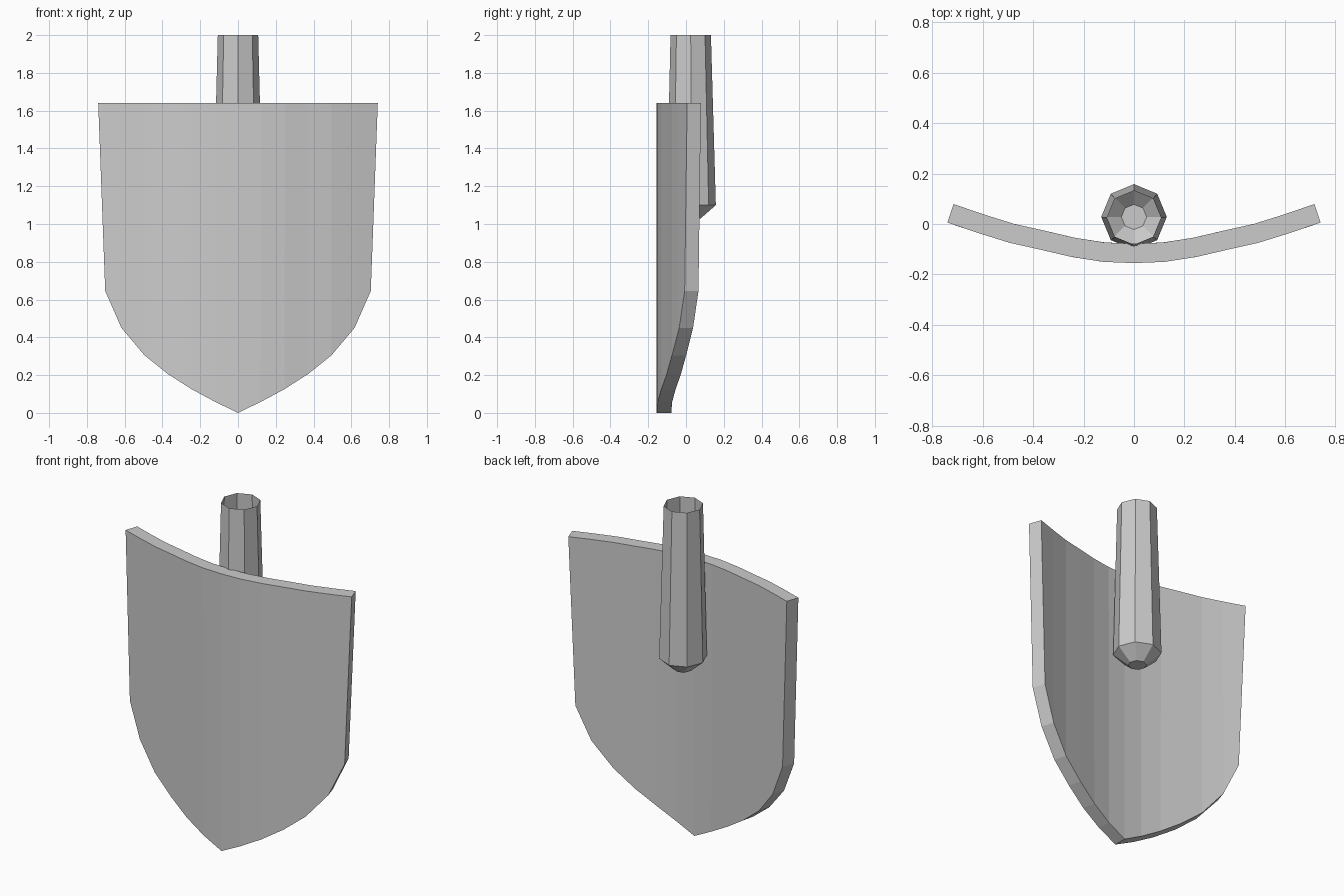
import bpy, math

if "Cube" in bpy.data.objects:
    bpy.data.objects.remove(bpy.data.objects["Cube"])

def make_object(name, verts, faces):
    mesh = bpy.data.meshes.new(name)
    mesh.from_pydata(verts, [], faces)
    mesh.update()
    obj = bpy.data.objects.new(name, mesh)
    bpy.context.collection.objects.link(obj)
    return obj

# Blade: curved sheet of columns, right half as (top x, bottom x, top y, bottom y, bottom z)
half = [
    (0.0, 0.0, -0.155, -0.155, 0.0),
    (0.123, 0.12, -0.15, -0.15, 0.058),
    (0.25, 0.245, -0.13, -0.131, 0.125),
    (0.37, 0.37, -0.102, -0.102, 0.205),
    (0.495, 0.495, -0.074, -0.074, 0.305),
    (0.617, 0.617, -0.036, -0.036, 0.45),
    (0.74, 0.703, 0.006, -0.007, 0.645),
]
top_z = 1.64
columns = [(-a, -b, c, d, e) for a, b, c, d, e in half[:0:-1]] + half
verts = []
for top_x, low_x, top_y, low_y, low_z in columns:
    verts += [(low_x, low_y, low_z), (top_x, top_y, top_z)]
faces = [(2 * i, 2 * i + 2, 2 * i + 3, 2 * i + 1) for i in range(len(columns) - 1)]
blade = make_object("blade", verts, faces)
solid = blade.modifiers.new("thickness", 'SOLIDIFY')
solid.thickness = 0.077
solid.offset = -1

# Handle socket: tapered eight-sided shell, open at the top, closed blunt tip
sides = 8
rings = [(1.03, 0.05, 0.028), (1.1, 0.13, 0.028), (2.0, 0.107, 0.025)]
verts = []
for z, r, cy in rings:
    for k in range(sides):
        a = math.tau * k / sides
        verts.append((r * math.cos(a), cy + r * math.sin(a), z))
faces = [tuple(range(sides))[::-1]]
for j in range(len(rings) - 1):
    for k in range(sides):
        n = (k + 1) % sides
        faces.append((j * sides + k, j * sides + n, (j + 1) * sides + n, (j + 1) * sides + k))
make_object("handle_socket", verts, faces)
